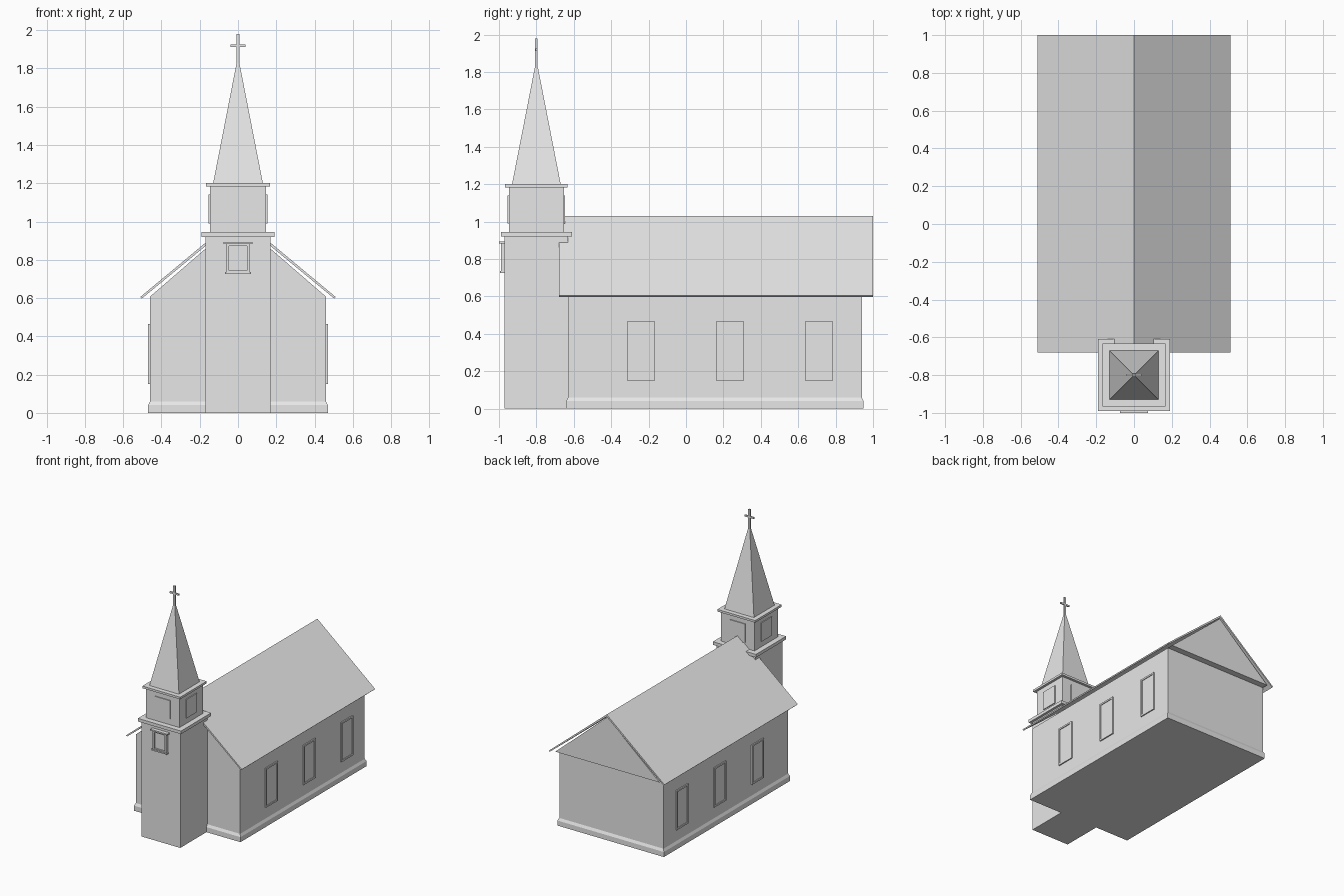
import bpy, bmesh

if "Cube" in bpy.data.objects:
    bpy.data.objects.remove(bpy.data.objects["Cube"])

# One plain colour over the whole model
paint = bpy.data.materials.new("light_grey")
paint.diffuse_color = (0.8, 0.8, 0.8, 1)
paint.use_nodes = True
paint.node_tree.nodes["Principled BSDF"].inputs["Base Color"].default_value = paint.diffuse_color
TY = -0.80   # tower centre line


def make(name, bm):
    bmesh.ops.recalc_face_normals(bm, faces=bm.faces)
    me = bpy.data.meshes.new(name)
    bm.to_mesh(me)
    bm.free()
    ob = bpy.data.objects.new(name, me)
    me.materials.append(paint)
    bpy.context.collection.objects.link(ob)
    return ob


def loft(bm, rings):
    """Close a stack of rings with side faces and caps."""
    vs = [[bm.verts.new(p) for p in r] for r in rings]
    n = len(vs[0])
    for a, b in zip(vs, vs[1:]):
        for i in range(n):
            j = (i + 1) % n
            bm.faces.new((a[i], a[j], b[j], b[i]))
    bm.faces.new(vs[0])
    bm.faces.new(vs[-1])


def rect(x0, x1, y0, y1, z):
    return [(x0, y0, z), (x1, y0, z), (x1, y1, z), (x0, y1, z)]


def box(name, x0, x1, y0, y1, z0, z1):
    bm = bmesh.new()
    loft(bm, [rect(x0, x1, y0, y1, z0), rect(x0, x1, y0, y1, z1)])
    return make(name, bm)


def square_stack(name, steps):
    """Tower piece: (half width, z) steps about the tower axis."""
    bm = bmesh.new()
    loft(bm, [rect(-h, h, TY - h, TY + h, z) for h, z in steps])
    return make(name, bm)


def extrude_y(name, profile, y0, y1):
    bm = bmesh.new()
    loft(bm, [[(x, y, z) for x, z in profile] for y in (y0, y1)])
    return make(name, bm)


def window(name, place, hw, z0, z1, border, depth, recess):
    """Raised frame with a set-back pane; place maps (across, out, z) to a point."""
    bm = bmesh.new()

    def ring(b, out):
        return [bm.verts.new(place(u, out, z)) for u, z in
                ((-hw + b, z0 + b), (hw - b, z0 + b), (hw - b, z1 - b), (-hw + b, z1 - b))]
    rings = [ring(0, -0.005), ring(0, depth), ring(border, depth), ring(border, recess)]
    for a, b in zip(rings, rings[1:]):
        for i in range(4):
            j = (i + 1) % 4
            bm.faces.new((a[i], a[j], b[j], b[i]))
    bm.faces.new(rings[-1])
    bm.faces.new(rings[0])
    return make(name, bm)


# Nave walls with gables, plinth and overhanging rear gable
extrude_y("nave_walls", [(-.46, 0), (.46, 0), (.46, .607), (0, 1.005), (-.46, .607)], -.63, .94)
bm = bmesh.new()
loft(bm, [rect(-.47, .47, -.64, .95, 0), rect(-.47, .47, -.64, .95, .04),
          rect(-.46, .46, -.63, .94, .06)])
make("plinth", bm)
extrude_y("rear_gable", [(-.46, .607), (.46, .607), (0, 1.005)], .935, .99)

# Thin pitched roof
extrude_y("roof", [(-.51, .606), (0, 1.03), (.51, .606), (.502, .598), (0, 1.012), (-.502, .598)],
          -.68, 1.0)

# Three windows along each side wall
for s, side in ((1, "right"), (-1, "left")):
    for i, cy in enumerate((-.24, .235, .71)):
        window(f"{side}_window_{i + 1}", lambda u, o, z, s=s, c=cy: (s * (.46 + o), c + u, z),
               .075, .15, .465, .013, .009, .003)

# Tower, cornices, belfry and spire
square_stack("tower", [(.17, 0), (.17, .925)])
square_stack("lower_cornice", [(.19, .92), (.19, .945)])
square_stack("belfry", [(.147, .94), (.147, 1.185)])
square_stack("upper_cornice", [(.167, 1.183), (.167, 1.2)])
square_stack("spire", [(.13, 1.2), (.008, 1.825)])

# Shutter plates on the four belfry faces
for s, a, b in ((1, "right", "back"), (-1, "left", "front")):
    x0, x1 = sorted((s * .145, s * .154))
    box(f"{a}_belfry_panel", x0, x1, TY - .066, TY + .066, .99, 1.14)
    box(f"{b}_belfry_panel", -.066, .066, TY + x0, TY + x1, .99, 1.14)

# Tower window with lintel and sill
window("tower_window", lambda u, o, z: (u, -.97 - o, z), .06, .73, .885, .014, .02, .01)
box("tower_window_lintel", -.075, .075, -1.0, -.965, .882, .893)
box("tower_window_sill", -.068, .068, -.995, -.965, .725, .735)

# Cross on the spire
box("cross_post", -.008, .008, TY - .006, TY + .006, 1.81, 1.98)
box("cross_bar", -.04, .04, TY - .005, TY + .005, 1.913, 1.926)
